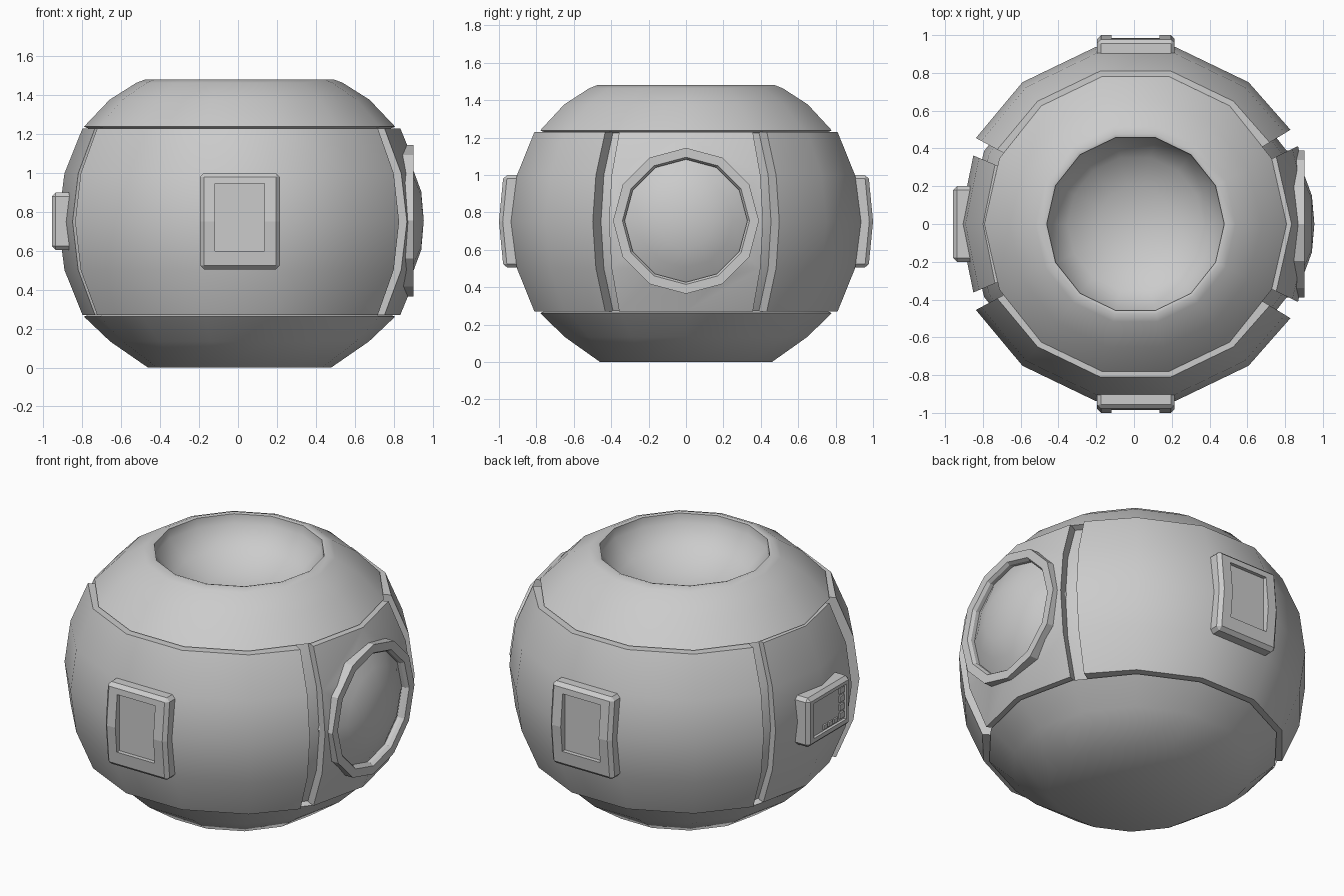
import bpy, bmesh, math
from mathutils import Matrix

if "Cube" in bpy.data.objects:
    bpy.data.objects.remove(bpy.data.objects["Cube"])

CX, CZ, N = 0.008, 0.75, 14          # body centre and side count
STEP = 360 / N


def finish(name, bm, angle=35):
    bmesh.ops.remove_doubles(bm, verts=bm.verts, dist=1e-5)
    bmesh.ops.recalc_face_normals(bm, faces=bm.faces)
    me = bpy.data.meshes.new(name)
    bm.to_mesh(me)
    bm.free()
    ob = bpy.data.objects.new(name, me)
    bpy.context.collection.objects.link(ob)
    if angle:
        select(ob)
        bpy.ops.object.shade_smooth_by_angle(angle=math.radians(angle))
    return ob


def select(ob):
    bpy.ops.object.select_all(action='DESELECT')
    ob.select_set(True)
    bpy.context.view_layer.objects.active = ob


def lathe(name, profile, sides, matrix, closed=False, angle=38):
    """Spin (radius, height) points around local z."""
    bm = bmesh.new()
    rings = []
    for r, h in profile:
        if r == 0:
            rings.append([bm.verts.new((0, 0, h))] * sides)
        else:
            rings.append([bm.verts.new((r * math.cos(2 * math.pi * i / sides),
                                        r * math.sin(2 * math.pi * i / sides), h))
                          for i in range(sides)])
    pairs = list(zip(rings, rings[1:])) + ([(rings[-1], rings[0])] if closed else [])
    for a, b in pairs:
        for i in range(sides):
            j = (i + 1) % sides
            bm.faces.new(dict.fromkeys((a[i], a[j], b[j], b[i])))
    bm.transform(matrix)
    return finish(name, bm, angle)


def panel(name, azimuths, r_out, r_in):
    """Raised curved armour panel between latitudes -30 and 30."""
    bm = bmesh.new()
    lats = [-30, -15, 0, 15, 30]
    grids = []
    for r in (r_out, r_in):
        grids.append([[bm.verts.new((
            CX + r * math.cos(math.radians(l)) * math.cos(math.radians(a)),
            r * math.cos(math.radians(l)) * math.sin(math.radians(a)),
            CZ + 0.96 * math.sin(math.radians(l)))) for a in azimuths] for l in lats])
    o, n = grids
    rows, cols = len(lats), len(azimuths)
    for g in grids:
        for i in range(rows - 1):
            for j in range(cols - 1):
                bm.faces.new((g[i][j], g[i][j + 1], g[i + 1][j + 1], g[i + 1][j]))
    for i in (0, rows - 1):
        for j in range(cols - 1):
            bm.faces.new((o[i][j], o[i][j + 1], n[i][j + 1], n[i][j]))
    for j in (0, cols - 1):
        for i in range(rows - 1):
            bm.faces.new((o[i][j], o[i + 1][j], n[i + 1][j], n[i][j]))
    return finish(name, bm)


def block(name, x, y, z, angle=0):
    bm = bmesh.new()
    bmesh.ops.create_cube(bm, size=1)
    for v in bm.verts:
        v.co = [lo if c < 0 else hi for c, (lo, hi) in zip(v.co, (x, y, z))]
    return finish(name, bm, angle)


def apply(ob, kind, **settings):
    m = ob.modifiers.new(kind.lower(), kind)
    for k, v in settings.items():
        setattr(m, k, v)
    select(ob)
    bpy.ops.object.modifier_apply(modifier=m.name)


def cut(ob, cutter):
    apply(ob, 'BOOLEAN', operation='DIFFERENCE', object=cutter, solver='EXACT')
    bpy.data.objects.remove(cutter)


# Core body with flat foot, end caps and a bowl in the top
lathe("core_body", [(0, 0), (.471, 0), (.665, .134), (.80, .262), (.765, .275),
                    (.86, .5), (.89, .75), (.86, 1.0), (.765, 1.225), (.80, 1.238),
                    (.668, 1.377), (.53, 1.464), (.488, 1.48), (.47, 1.475),
                    (.465, 1.42), (.36, 1.31), (.2, 1.235), (0, 1.21)],
      N, Matrix.Translation((CX, 0, 0)))

# Front and back panels
for name, s in (("front_panel", -1), ("back_panel", 1)):
    az = [31.3] + [STEP * k for k in (2, 3, 4, 5)] + [180 - 28.3]
    panel(name, [s * a for a in az], .96, .86)

# Side panels; the right one has a round opening
panel("left_panel", [180 - 22.9, 180, 180 + 22.9], .932, .84)
right = panel("right_panel", [-25.6, 0, 25.6], .954, .84)
to_x = Matrix.Translation((0, 0, .755)) @ Matrix.Rotation(math.pi / 2, 4, 'Y')
cut(right, lathe("opening_cutter", [(0, .6), (.36, .6), (.36, 1.2), (0, 1.2)], 12, to_x, angle=0))

# Round window: ring and domed lens
lathe("window_ring", [(.39, .78), (.39, .903), (.34, .903), (.328, .885), (.328, .78)],
      12, to_x, closed=True, angle=25)
lathe("window_lens", [(.335, .8), (.335, .858), (.25, .905), (.15, .942), (0, .955)],
      12, to_x)

# Framed hatches on front and back, slightly folded at mid height
for name, s in (("front_hatch", -1), ("back_hatch", 1)):
    bm = bmesh.new()
    prof = [(.85, .505), (.976, .505), (1.0, .752), (.976, 1.0), (.85, 1.0)]
    a, b = [[bm.verts.new((CX + x, s * y, z)) for y, z in prof] for x in (-.203, .207)]
    bm.faces.new(a)
    bm.faces.new(b)
    for i in range(5):
        j = (i + 1) % 5
        bm.faces.new((a[i], a[j], b[j], b[i]))
    hatch = finish(name, bm, 0)
    apply(hatch, 'BEVEL', width=.02, segments=1, limit_method='ANGLE',
          angle_limit=math.radians(30))
    cut(hatch, block("recess_cutter", (-.118, .135), sorted((s * .96, s * 1.1)), (.6, .945)))

# Control box on the left with a recess and a row of small keys
box = block("control_box", (-.957, -.84), (-.2, .2), (.605, .9))
apply(box, 'BEVEL', width=.02, segments=1)
cut(box, block("box_cutter", (-1.1, -.94), (-.16, .15), (.65, .86)))
for i in range(4):
    z = .665 + i * .05
    block(f"side_key_{i}", (-.95, -.93), (-.15, -.11), (z, z + .035))
for i in range(3):
    y = -.09 + i * .05
    block(f"lower_key_{i}", (-.95, -.93), (y, y + .035), (.66, .685))
